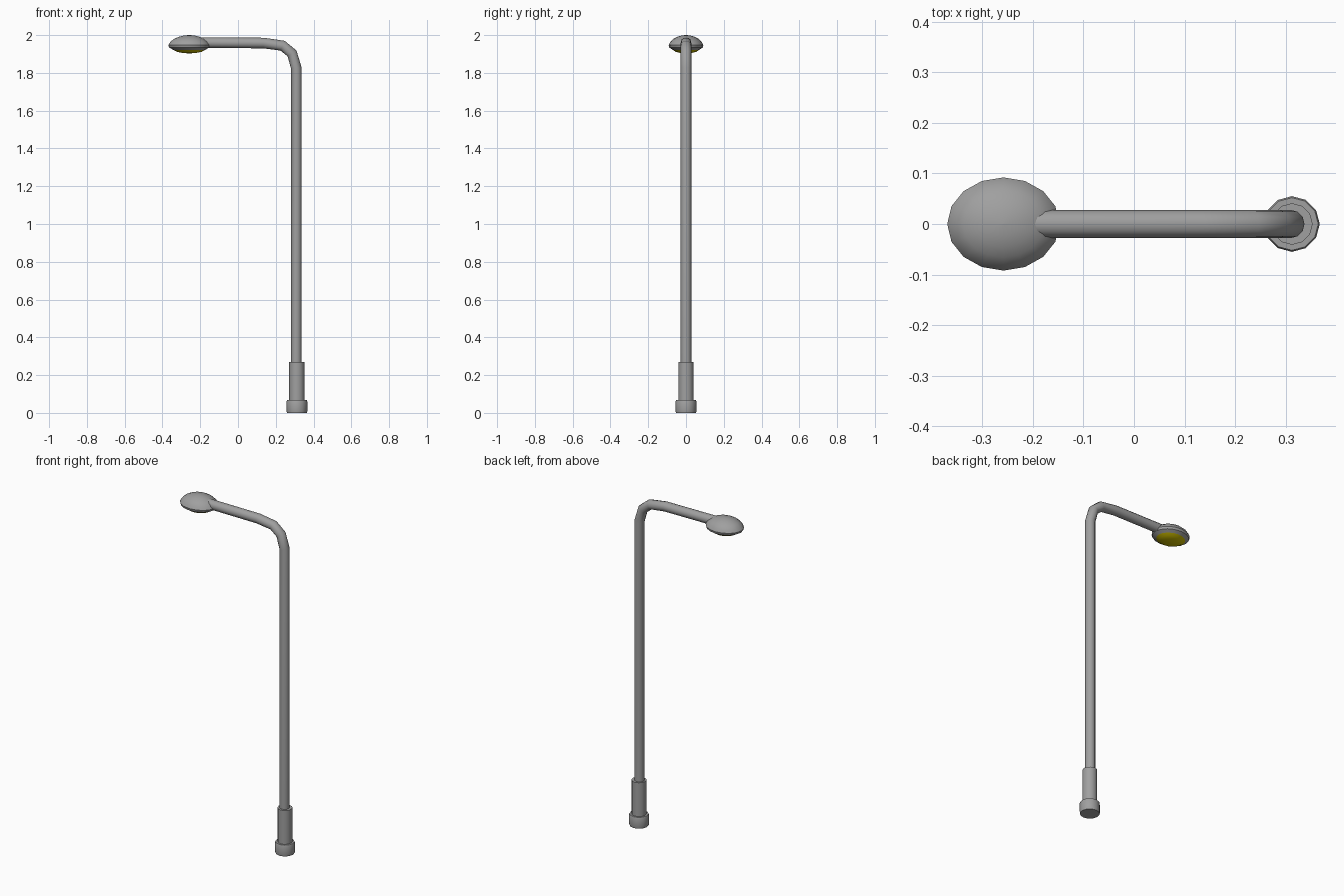
import bpy, bmesh, math
from mathutils import Vector

if "Cube" in bpy.data.objects:
    bpy.data.objects.remove(bpy.data.objects["Cube"])


def material(name, rgb):
    m = bpy.data.materials.new(name)
    m.diffuse_color = (*rgb, 1)
    m.use_nodes = True
    m.node_tree.nodes["Principled BSDF"].inputs["Base Color"].default_value = m.diffuse_color
    return m


GREY = material("grey metal", (0.35, 0.35, 0.35))
YELLOW = material("yellow lens", (0.6, 0.5, 0.0))


def finish(bm, name, mats, angle=40):
    bmesh.ops.recalc_face_normals(bm, faces=bm.faces[:])
    me = bpy.data.meshes.new(name)
    bm.to_mesh(me)
    bm.free()
    for m in mats:
        me.materials.append(m)
    ob = bpy.data.objects.new(name, me)
    bpy.context.collection.objects.link(ob)
    bpy.ops.object.select_all(action='DESELECT')
    ob.select_set(True)
    bpy.context.view_layer.objects.active = ob
    bpy.ops.object.shade_smooth_by_angle(angle=math.radians(angle))
    return ob


def bridge(bm, rings):
    for a, b in zip(rings, rings[1:]):
        n = len(a)
        for i in range(n):
            bm.faces.new((a[i], a[(i + 1) % n], b[(i + 1) % n], b[i]))
    bm.faces.new(rings[0])
    bm.faces.new(rings[-1])


def lathe(name, cx, profile, n, sx=1, sy=1, mats=(GREY,), lens_z=None):
    """Stack of (radius, z) rings around a vertical axis."""
    bm = bmesh.new()
    rings = [[bm.verts.new((cx + sx * r * math.cos(math.tau * i / n),
                            sy * r * math.sin(math.tau * i / n), z))
              for i in range(n)] for r, z in profile]
    bridge(bm, rings)
    if lens_z:
        for f in bm.faces:
            if f.calc_center_median().z < lens_z:
                f.material_index = 1
    return finish(bm, name, mats)


def tube(name, path, r, n):
    """Round tube along a path in the xz plane."""
    bm = bmesh.new()
    pts = [Vector((x, 0, z)) for x, z in path]
    rings = []
    for k, p in enumerate(pts):
        d_in = (p - pts[max(k - 1, 0)]).normalized()
        d_out = (pts[min(k + 1, len(pts) - 1)] - p).normalized()
        t = (d_in + d_out).normalized()
        side = Vector((t.z, 0, -t.x))
        rings.append([bm.verts.new(p + side * r * math.cos(math.tau * i / n)
                                   + Vector((0, r * math.sin(math.tau * i / n), 0)))
                      for i in range(n)])
    bridge(bm, rings)
    return finish(bm, name, (GREY,))


PX = 0.312
# foot and sleeve
lathe("base_foot", PX, [(0.053, 0), (0.055, 0.008), (0.055, 0.06), (0.052, 0.067)], 12)
lathe("base_sleeve", PX, [(0.041, 0.06), (0.041, 0.27)], 12)
# pole bending over into the arm
tube("pole_and_arm", [(PX - 0.003, 0.2), (PX - 0.003, 1.825), (0.286, 1.903),
                      (0.236, 1.944), (0.135, 1.958), (-0.2, 1.96)], 0.028, 12)
# lamp head, lens on the underside
lathe("lamp_head", -0.258,
      [(0.02, 2.0), (0.25, 1.998), (0.5, 1.991), (0.72, 1.98), (0.9, 1.965), (1.0, 1.947),
       (0.96, 1.934), (0.76, 1.922), (0.6, 1.912), (0.35, 1.906), (0.03, 1.903)],
      16, 0.111, 0.092, (GREY, YELLOW), 1.921)
